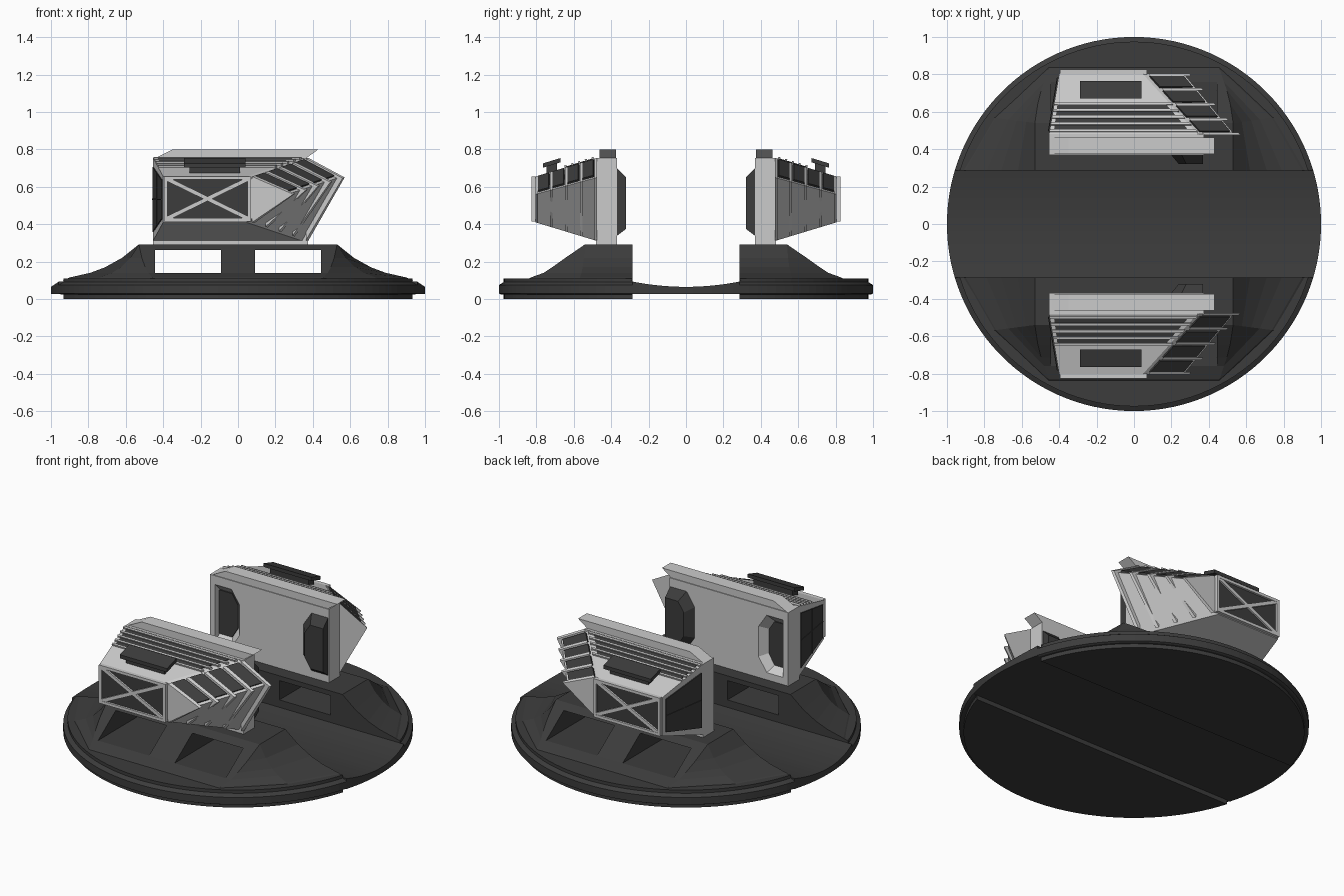
import bpy, bmesh, math
from mathutils import Vector

if "Cube" in bpy.data.objects:
    bpy.data.objects.remove(bpy.data.objects["Cube"])

dark = bpy.data.materials.new("dark_metal")
dark.diffuse_color = (0.045, 0.045, 0.045, 1)
dark.use_nodes = True
dark.node_tree.nodes["Principled BSDF"].inputs["Base Color"].default_value = dark.diffuse_color
light = None


def loft(name, rings, mat=light, mirror=True):
    """Closed solid through equal-length rings; mirrored across y by default."""
    bm = bmesh.new()
    vs = [[bm.verts.new(p) for p in r] for r in rings]
    n = len(rings[0])
    for a, b in zip(vs, vs[1:]):
        for i in range(n):
            j = (i + 1) % n
            bm.faces.new((a[i], a[j], b[j], b[i]))
    bm.faces.new(vs[0])
    bm.faces.new(vs[-1])
    bmesh.ops.remove_doubles(bm, verts=bm.verts, dist=1e-5)
    bmesh.ops.recalc_face_normals(bm, faces=bm.faces)
    me = bpy.data.meshes.new(name)
    bm.to_mesh(me)
    bm.free()
    ob = bpy.data.objects.new(name, me)
    bpy.context.collection.objects.link(ob)
    if mat:
        me.materials.append(mat)
    if mirror:
        m = ob.modifiers.new("mirror", 'MIRROR')
        m.use_axis = (False, True, False)
        m.use_mirror_merge = False
    return ob


def box(name, x0, x1, y0, y1, z0, z1, mat=light, mirror=True):
    ring = lambda z: [(x0, y0, z), (x1, y0, z), (x1, y1, z), (x0, y1, z)]
    return loft(name, [ring(z0), ring(z1)], mat, mirror)


def slab(name, quad, th, mat=light):
    """Thicken a quad both ways along its normal."""
    q = [Vector(p) for p in quad]
    n = (q[2] - q[0]).cross(q[3] - q[1]).normalized() * th
    return loft(name, [[p - n for p in q], [p + n for p in q]], mat)


def cut(ob, cutter):
    cutter.hide_render = True
    cutter.hide_viewport = False
    cutter.display_type = 'WIRE'
    cutter.modifiers.clear()
    m = ob.modifiers.new("cut", 'BOOLEAN')
    m.operation = 'DIFFERENCE'
    m.solver = 'EXACT'
    m.object = cutter
    ob.modifiers.move(len(ob.modifiers) - 1, 0)


# Base: two raised disc segments, a wider rim and a dished walkway between
Y0 = 0.285


def segment(r, z):
    a = math.asin(Y0 / r)
    return [(r * math.cos(a + (math.pi - 2 * a) * i / 48),
             r * math.sin(a + (math.pi - 2 * a) * i / 48), z) for i in range(49)]


loft("base_segment", [segment(0.975, 0), segment(0.975, 0.11)], dark)
loft("base_rim", [segment(0.99, 0.025), segment(1, 0.03), segment(1, 0.075), segment(0.975, 0.09)], dark)
strip = []
for i in range(17):
    y = Y0 * (i / 8 - 1)
    x = math.sqrt(1 - y * y)
    z = 0.065 + 0.028 * (y / Y0) ** 2
    strip.append([(-x, y, 0.028), (x, y, 0.028), (x, y, z), (-x, y, z)])
loft("walkway", strip, dark, False)

# Flared pedestal under each pod, with two through windows
rings = []
for z, X, Y, k in [(0.10, .935, .85, 1), (0.115, .90, .83, .9), (0.14, .79, .76, .62),
                   (0.17, .71, .715, .42), (0.22, .62, .645, .2), (0.292, .53, .54, 0)]:
    half = [(X, Y0), (.53 + .23 * k, .54 + .03 * k), (.53 - .08 * k, Y)]
    rings.append([(x, y, z) for x, y in half] + [(-x, y, z) for x, y in half[::-1]])
pedestal = loft("pedestal", rings, dark)
for s in (-1, 1):
    cut(pedestal, box("window_cutter", min(s * .09, s * .445), max(s * .09, s * .445),
                      0.2, 1.1, 0.14, 0.262))

# Inner plate and slanted top rail
plate = box("pod_plate", -.455, .375, .37, .48, .29, .755)
loft("top_rail", [[(-.45, y, .75), (.36, y, .75), (.43, y, .80), (-.35, y, .80)]
                  for y in (.375, .462)])

# Chamfered hexagonal pad at one end, matching recess at the other
outer = [(.37, .33), (.37, .71), (.25, .71), (.19, .62), (.19, .42), (.25, .33)]
inner = [(.37, .375), (.37, .65), (.28, .65), (.24, .59), (.24, .44), (.28, .375)]
loft("hex_pad", [[(x, .38, z) for x, z in outer], [(x, .32, z) for x, z in inner]], dark)
cut(plate, loft("recess_cutter", [[(-x - .05, .36, z) for x, z in outer],
                                  [(-x - .05, .42, z) for x, z in inner]]))
loft("recess_floor", [[(-x - .05, y, z) for x, z in inner] for y in (.412, .43)], dark)

# Housing: pentagonal section tapering outwards from the plate
NEAR = [(-.455, .31), (.375, .31), (.57, .65), (.375, .755), (-.455, .755)]
FAR = [(-.40, .41), (.075, .41), (.295, .56), (.075, .655), (-.40, .655)]


def sec(t, d=0.0):
    out = []
    for i, (a, b) in enumerate(zip(NEAR, FAR)):
        x = a[0] + (b[0] - a[0]) * t - (d if i in (1, 2, 3) else 0)
        out.append(Vector((x, .475 + .33 * t, a[1] + (b[1] - a[1]) * t)))
    return out


def patch(i, s0, s1, t0, t1, d=0.0):
    pt = lambda s, t: sec(t, d)[i].lerp(sec(t, d)[(i + 1) % 5], s)
    return [pt(s0, t0), pt(s1, t0), pt(s1, t1), pt(s0, t1)]


loft("housing", [sec(0, .03), sec(1, .03)])

# Chevron fins with dark vents between them on the upper slope
for i in range(5):
    t = i * .24
    loft("fin", [sec(t)[1:4], sec(t + .04)[1:4]])
    if i < 4:
        slab("fin_vent", patch(2, .08, .9, t + .05, t + .23, .03), .01, dark)

# Louvred strip on the roof and a raised hatch on a stem
slab("louvre_bed", patch(3, .04, .97, .06, .52, .03), .004, dark)
for t in (.05, .16, .27, .38, .49):
    slab("louvre_ridge", patch(3, .0, 1, t, t + .035, .02), .011)
roof = lambda y: .755 - .1 * (y - .475) / .33
for name, x0, x1, y0, y1, h0, h1 in [("hatch_stem", -.26, .01, .69, .745, -.01, .04),
                                     ("hatch_lid", -.29, .04, .67, .765, .035, .058)]:
    loft(name, [[(x0, y0, roof(y0) + h), (x1, y0, roof(y0) + h),
                 (x1, y1, roof(y1) + h), (x0, y1, roof(y1) + h)] for h in (h0, h1)], dark)

# Outer side panel: dark inset, frame and cross brace
box("side_panel", -.385, .06, .80, .812, .42, .65, dark)
for z in (.415, .638):
    box("frame_rail", -.395, .07, .80, .825, z, z + .018)
for x in (-.395, .052):
    box("frame_post", x, x + .018, .80, .825, .415, .656)
for z0, z1 in ((.43, .642), (.642, .43)):
    a, b = Vector((-.38, .815, z0)), Vector((.055, .815, z1))
    w = (b - a).cross(Vector((0, 1, 0))).normalized() * .011
    slab("cross_brace", [a - w, b - w, b + w, a + w], .008)

# Rear end panel with thin dividing bars
slab("end_panel", patch(4, .1, .9, .06, .93), .006, dark)
slab("end_bar", patch(4, .1, .9, .48, .5), .009, dark)
slab("end_bar", patch(4, .49, .51, .06, .93), .009, dark)
